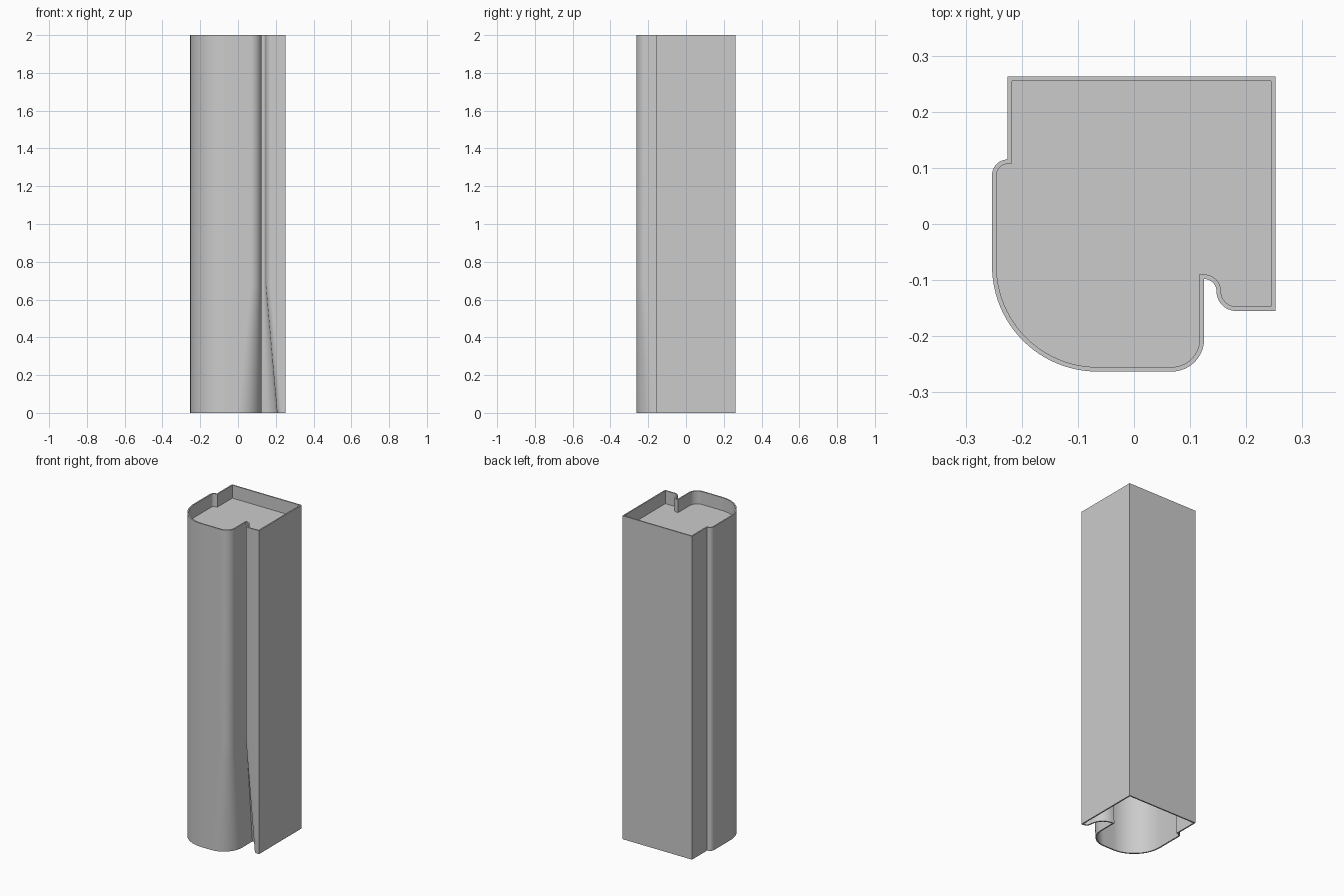
import bpy, bmesh, math
from mathutils import Vector

if "Cube" in bpy.data.objects:
    bpy.data.objects.remove(bpy.data.objects["Cube"])

HEIGHT, FLARE_TOP, FLOOR_Z, WALL = 2.0, 0.67, 1.92, 0.008
LEFT, RIGHT, FRONT, BACK = -0.253, 0.252, -0.263, 0.263
GROOVE_X, GROOVE_Y = 0.125, -0.12

grey = bpy.data.materials.new("light_grey")
grey.use_nodes = True
grey.diffuse_color = (0.6, 0.6, 0.6, 1)
grey.node_tree.nodes["Principled BSDF"].inputs["Base Color"].default_value = grey.diffuse_color


def arc(cx, cy, r, start, end, steps):
    angles = [math.radians(start + (end - start) * i / steps) for i in range(steps + 1)]
    return [Vector((cx + r * math.cos(a), cy + r * math.sin(a))) for a in angles]


def outline(z):
    """Outer cross-section; the groove and front corner widen towards the foot."""
    t = max(0, 1 - z / FLARE_TOP)
    groove = 0.022 + 0.06 * t
    corner = 0.058 + 0.067 * t
    big, fillet, lip = 0.188, 0.035, 0.028
    pts = [Vector((RIGHT, BACK)), Vector((LEFT + lip, BACK))]
    pts += arc(LEFT + lip, 0.087, lip, 90, 180, 10)
    pts += arc(LEFT + big, FRONT + big, big, 180, 270, 24)
    pts += arc(GROOVE_X - corner, FRONT + corner, corner, 270, 360, 16)
    pts += arc(GROOVE_X, GROOVE_Y, groove, 90, 0, 12)
    pts += arc(GROOVE_X + groove + fillet, GROOVE_Y, fillet, 180, 270, 12)[1:]
    pts.append(Vector((RIGHT, GROOVE_Y - fillet)))
    return pts


def inset(pts, d):
    """Mitred offset into the solid side of a counter-clockwise outline."""
    out = []
    for i, p in enumerate(pts):
        a = (p - pts[i - 1]).normalized()
        b = (pts[(i + 1) % len(pts)] - p).normalized()
        n1, n2 = Vector((-a.y, a.x)), Vector((-b.y, b.x))
        out.append(p + (n1 + n2) * d / (1 + n1.dot(n2)))
    return out


def ring(bm, pts, z):
    return [bm.verts.new((p.x, p.y, z)) for p in pts]


def bridge(bm, lower, upper):
    n = len(lower)
    for i in range(n):
        j = (i + 1) % n
        bm.faces.new((lower[i], lower[j], upper[j], upper[i]))


def finish(bm, name):
    bmesh.ops.recalc_face_normals(bm, faces=bm.faces)
    mesh = bpy.data.meshes.new(name)
    bm.to_mesh(mesh)
    bm.free()
    mesh.materials.append(grey)
    obj = bpy.data.objects.new(name, mesh)
    bpy.context.collection.objects.link(obj)
    bpy.ops.object.select_all(action="DESELECT")
    obj.select_set(True)
    bpy.context.view_layer.objects.active = obj
    bpy.ops.object.shade_smooth_by_angle(angle=math.radians(30))


# Hollow column wall, open at both ends
levels = [FLARE_TOP * i / 8 for i in range(9)] + [HEIGHT]
bm = bmesh.new()
outer = [ring(bm, outline(z), z) for z in levels]
inner = [ring(bm, inset(outline(z), WALL), z) for z in levels]
for shell in (outer, inner):
    for low, high in zip(shell, shell[1:]):
        bridge(bm, low, high)
for end in (0, -1):
    bridge(bm, outer[end], inner[end])
finish(bm, "column_wall")

# Recessed floor near the top
bm = bmesh.new()
plate = inset(outline(HEIGHT), WALL)
low, high = ring(bm, plate, FLOOR_Z - WALL), ring(bm, plate, FLOOR_Z)
bridge(bm, low, high)
bm.faces.new(low)
bm.faces.new(high)
finish(bm, "recessed_floor")
